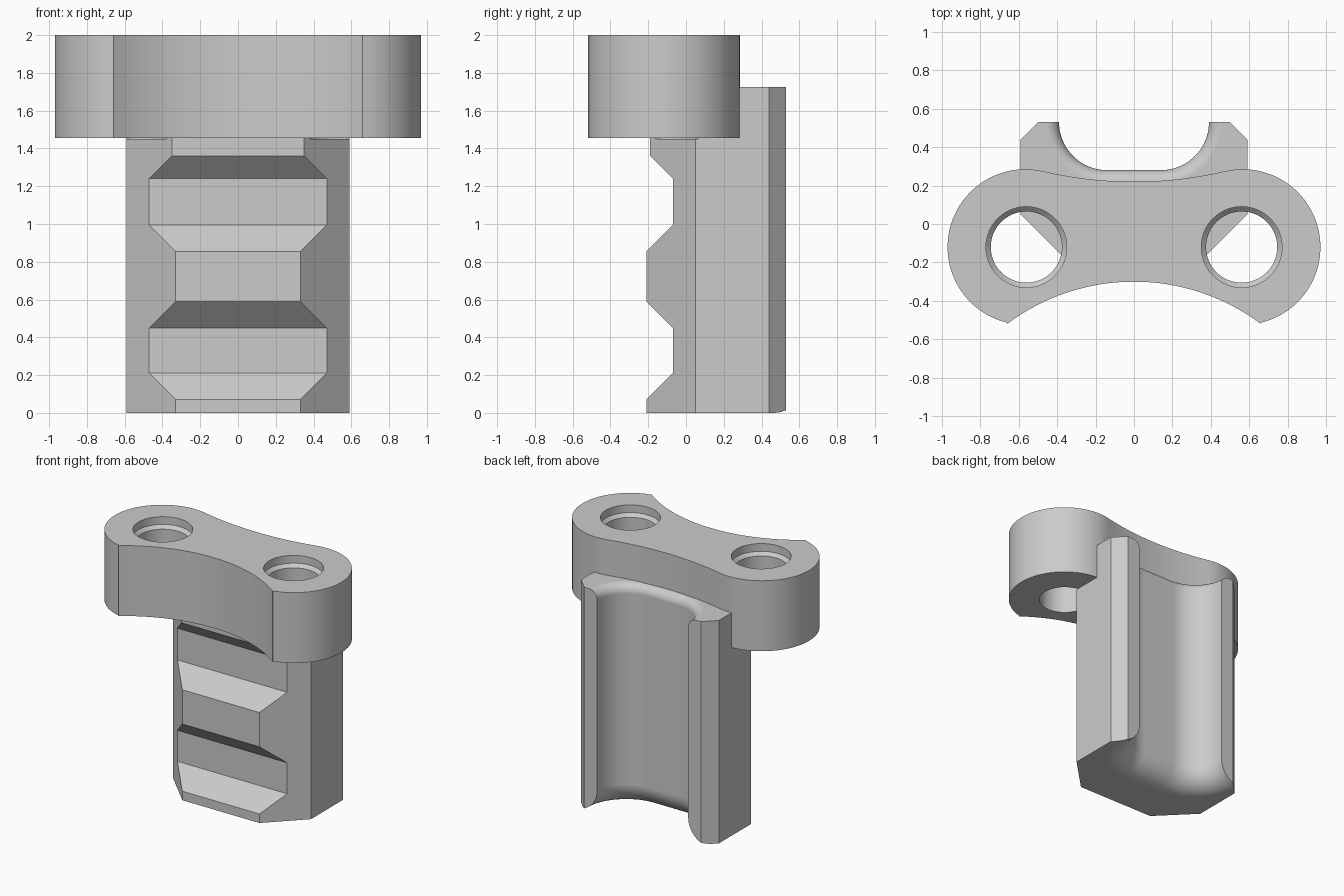
import bpy, bmesh
from math import sin, cos, pi, atan2, sqrt

cube = bpy.data.objects.get("Cube")
if cube:
    bpy.data.objects.remove(cube, do_unlink=True)

grey = bpy.data.materials.new("plain grey")
grey.use_nodes = True
COLOUR = (0.6, 0.6, 0.6, 1)
grey.diffuse_color = COLOUR
grey.node_tree.nodes["Principled BSDF"].inputs["Base Color"].default_value = COLOUR


def loft(name, rings):
    """Closed solid through rings with equal numbers of 3D points."""
    bm = bmesh.new()
    loops = [[bm.verts.new(p) for p in ring] for ring in rings]
    n = len(loops[0])
    for a, b in zip(loops, loops[1:]):
        for i in range(n):
            j = (i + 1) % n
            bm.faces.new((a[i], a[j], b[j], b[i]))
    bm.faces.new(loops[0][::-1])
    bm.faces.new(loops[-1])
    bmesh.ops.recalc_face_normals(bm, faces=bm.faces)
    mesh = bpy.data.meshes.new(name)
    bm.to_mesh(mesh)
    bm.free()
    mesh.materials.append(grey)
    obj = bpy.data.objects.new(name, mesh)
    bpy.context.collection.objects.link(obj)
    return obj


def select(obj):
    bpy.ops.object.select_all(action="DESELECT")
    obj.select_set(True)
    bpy.context.view_layer.objects.active = obj


def combine(obj, other, operation):
    """Apply a boolean and discard the second solid."""
    mod = obj.modifiers.new(operation, "BOOLEAN")
    mod.operation, mod.object, mod.solver = operation, other, "EXACT"
    select(obj)
    bpy.ops.object.modifier_apply(modifier=mod.name)
    bpy.data.objects.remove(other, do_unlink=True)


def arc(cx, cy, r, a, b, n):
    return [(cx + r * cos(a + (b - a) * i / n), cy + r * sin(a + (b - a) * i / n))
            for i in range(n + 1)]


def mirrored(half):
    """Complete an outline given on the +x side."""
    return half + [(-x, y) for x, y in reversed(half)]


def at(points, z):
    return [(x, y, z) for x, y in points]


# Stem: chamfered footprint limited by the notched front profile
TOP = 1.725
footprint = mirrored([(0.29, -0.25), (0.59, 0.05), (0.59, 0.44), (0.5, 0.53)])
stem = loft("bracket_stem", [at(footprint, -0.1), at(footprint, 2)])
notches = [(1, 0), (-0.21, 0), (-0.21, 0.07), (-0.07, 0.21), (-0.07, 0.45),
           (-0.21, 0.59), (-0.21, 0.855), (-0.07, 0.995), (-0.07, 1.24),
           (-0.19, 1.36), (-0.19, TOP), (1, TOP)]
limit = loft("notch_profile", [[(x, y, z) for y, z in notches] for x in (-1, 1)])
combine(stem, limit, "INTERSECT")


# Rear channel, flaring with rounded lips at both ends
def channel_ring(flare, z):
    r = 0.25 + flare
    half = arc(0.14, 0.53, r, -pi / 2, 0, 20) + [(0.14 + r, 0.9)]
    return at(mirrored(half), z)


LOW, HIGH, STEPS = 0.18, 0.07, 12
rings = [channel_ring(LOW, -0.1)]
for i in range(STEPS + 1):
    a = pi / 2 * i / STEPS
    rings.append(channel_ring(LOW * (1 - sin(a)), LOW * (1 - cos(a))))
for i in range(STEPS + 1):
    a = pi / 2 * i / STEPS
    rings.append(channel_ring(HIGH * (1 - cos(a)), TOP - HIGH * (1 - sin(a))))
rings.append(channel_ring(HIGH, 1.85))
combine(stem, loft("channel_cutter", rings), "DIFFERENCE")

# Head: two round lobes joined by concave front and back curves
CX, CY, R = 0.565, -0.12, 0.405
BACK_R, FRONT_R = 2.08, 1.1
back_y, front_y = 0.22 + BACK_R, -0.3 - FRONT_R
tip = atan2(-0.4, 0.095)
tangent = atan2(back_y - CY, -CX)
sweep = atan2(CX, back_y - CY)
front_end = atan2(sqrt(FRONT_R ** 2 - 0.66 ** 2), 0.66)
half = arc(0, front_y, FRONT_R, pi / 2, front_end, 16)[1:]
half += arc(CX, CY, R, tip, tangent, 48)
half += arc(0, back_y, BACK_R, -pi / 2 + sweep, -pi / 2, 10)[1:-1]
outline = mirrored(half)
head = loft("bracket_head", [at(outline, 1.455), at(outline, 2)])
combine(stem, head, "UNION")

# Screw holes with a shallow wider mouth
for side in (-1, 1):
    bore = [(0.185, 1.45), (0.185, 1.915), (0.21, 1.94), (0.21, 2.1)]
    rings = [at(arc(side * 0.56, CY, r, 0, 2 * pi, 64)[:-1], z) for r, z in bore]
    combine(stem, loft("bore_cutter", rings), "DIFFERENCE")

# Smooth the curved faces and keep the crisp edges
stem.name = "bracket"
select(stem)
bpy.ops.object.shade_smooth_by_angle(angle=pi / 7)
weighted = stem.modifiers.new("even_normals", "WEIGHTED_NORMAL")
weighted.keep_sharp = True
